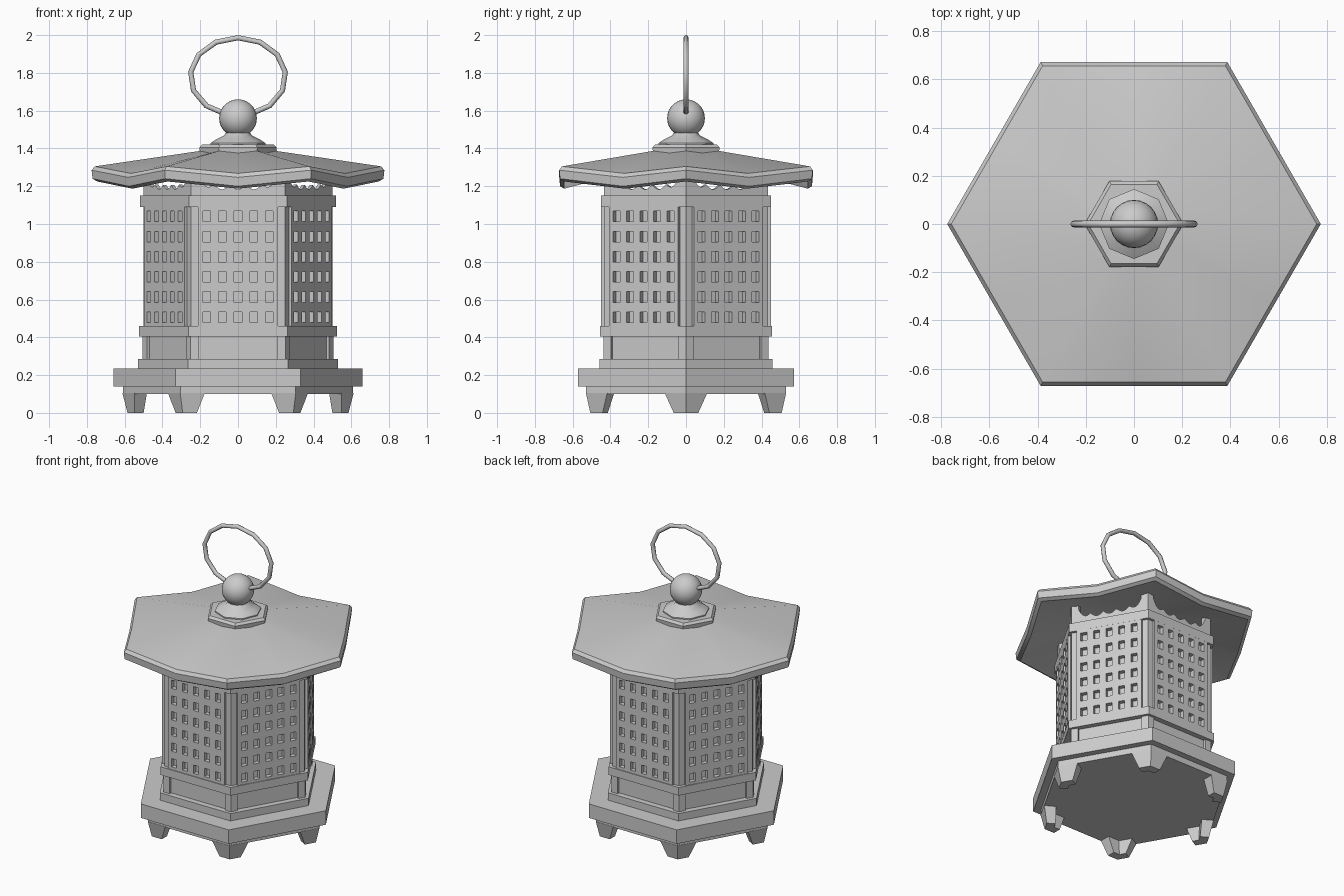
import bpy, bmesh, math
from mathutils import Vector

if "Cube" in bpy.data.objects:
    bpy.data.objects.remove(bpy.data.objects["Cube"])

S3 = math.cos(math.pi / 6)


def finish(name, bm, smooth=None):
    bmesh.ops.recalc_face_normals(bm, faces=bm.faces)
    me = bpy.data.meshes.new(name)
    bm.to_mesh(me)
    bm.free()
    ob = bpy.data.objects.new(name, me)
    bpy.context.collection.objects.link(ob)
    if smooth:
        bpy.ops.object.select_all(action='DESELECT')
        ob.select_set(True)
        bpy.context.view_layer.objects.active = ob
        bpy.ops.object.shade_smooth_by_angle(angle=math.radians(smooth))
    return ob


def loft(name, rings, smooth=None):
    """Skin a stack of equal-length point loops and cap both ends."""
    bm = bmesh.new()
    vs = [[bm.verts.new(p) for p in ring] for ring in rings]
    n = len(vs[0])
    for a, b in zip(vs, vs[1:]):
        for i in range(n):
            j = (i + 1) % n
            bm.faces.new((a[i], a[j], b[j], b[i]))
    bm.faces.new(vs[0])
    bm.faces.new(vs[-1])
    return finish(name, bm, smooth)


def circle(r, z, n=6, start=0.0):
    return [(r * math.cos(start + math.tau * i / n),
             r * math.sin(start + math.tau * i / n), z) for i in range(n)]


def hex_stack(name, *profile):
    return loft(name, [circle(r, z) for r, z in profile])


def corner_loop(ang, r, length, thick, z):
    """L-shaped section wrapping a hexagon corner."""
    a = Vector((math.cos(ang), math.sin(ang), 0))
    t = Vector((-a.y, a.x, 0))
    e1, e2 = -a * 0.5 + t * S3, -a * 0.5 - t * S3      # along the two sides
    n1, n2 = -a * S3 - t * 0.5, -a * S3 + t * 0.5      # inward normals
    c = a * r
    pts = [c, c + e1 * length, c + e1 * length + n1 * thick,
           c - a * thick / S3, c + e2 * length + n2 * thick, c + e2 * length]
    return [p + Vector((0, 0, z)) for p in pts]


def on_face(k, u, d, z):
    """Point on side k: u along the side, d out from the axis."""
    g = math.radians(30 + 60 * k)
    return Vector((d * math.cos(g) - u * math.sin(g),
                   d * math.sin(g) + u * math.cos(g), z))


def thicken(bm, k, depth):
    res = bmesh.ops.extrude_face_region(bm, geom=bm.faces[:], use_keep_orig=True)
    moved = [v for v in res['geom'] if isinstance(v, bmesh.types.BMVert)]
    bmesh.ops.translate(bm, verts=moved, vec=-on_face(k, 0, depth, 0))


# Base, plinth, core and bands
hex_stack("base_apron", (0.61, 0.10), (0.61, 0.145))
hex_stack("base_slab", (0.66, 0.14), (0.66, 0.235))
hex_stack("plinth_step", (0.53, 0.23), (0.53, 0.285))
hex_stack("plinth_core", (0.485, 0.28), (0.485, 0.41))
hex_stack("lower_band", (0.525, 0.405), (0.525, 0.46))
hex_stack("lantern_core", (0.485, 0.455), (0.485, 1.10))
hex_stack("upper_band", (0.52, 1.09), (0.52, 1.15))

# Feet and posts at every corner
for k in range(6):
    a = math.radians(60 * k)
    loft(f"foot_{k}", [corner_loop(a, 0.585, 0.075, 0.055, 0),
                       corner_loop(a, 0.612, 0.13, 0.075, 0.105)])
    loft(f"lower_post_{k}", [corner_loop(a, 0.505, 0.045, 0.05, z) for z in (0.28, 0.41)])
    loft(f"corner_post_{k}", [corner_loop(a, 0.50, 0.045, 0.03, z) for z in (0.455, 1.29)])

# Lattice panels: a cell grid with the window cells left out
us = [-0.212] + [0.0825 * (i - 2) + s * 0.02 for i in range(5) for s in (-1, 1)] + [0.212]
zs = [0.46] + [0.507 + 0.1066 * j + s * 0.028 for j in range(6) for s in (-1, 1)] + [1.09]
for k in range(6):
    bm = bmesh.new()
    grid = [[bm.verts.new(on_face(k, u, 0.45, z)) for z in zs] for u in us]
    for i in range(len(us) - 1):
        for j in range(len(zs) - 1):
            if not (i % 2 and j % 2):
                bm.faces.new((grid[i][j], grid[i + 1][j], grid[i + 1][j + 1], grid[i][j + 1]))
    thicken(bm, k, 0.035)
    finish(f"lattice_panel_{k}", bm)

# Scalloped frieze under the eaves
for k in range(6):
    bm = bmesh.new()
    n = 40
    rows = []
    for i in range(n + 1):
        u = -0.212 + 0.424 * i / n
        top = (1.183 + 0.06 * abs(u / 0.212) ** 6
               + 0.024 * (1 - abs(math.sin(math.pi * 5 * i / n))))
        rows.append([bm.verts.new(on_face(k, u, 0.433, z)) for z in (1.145, top)])
    for a, b in zip(rows, rows[1:]):
        bm.faces.new((a[0], b[0], b[1], a[1]))
    thicken(bm, k, 0.02)
    finish(f"scalloped_frieze_{k}", bm)


# Roof: corners lifted above the middles of the sides
def roof_ring(r, z_corner, z_mid):
    ring = []
    for i in range(12):
        rad, z = (r * S3, z_mid) if i % 2 else (r, z_corner)
        g = math.radians(30 * i)
        ring.append((rad * math.cos(g), rad * math.sin(g), z))
    return ring


loft("roof", [roof_ring(*p) for p in (
    (0.10, 1.34, 1.33), (0.40, 1.30, 1.265), (0.745, 1.225, 1.187), (0.77, 1.24, 1.20),
    (0.775, 1.285, 1.247), (0.758, 1.305, 1.268), (0.18, 1.39, 1.38))], smooth=32)

# Finial: hexagonal cap, flared collar and ball
hex_stack("roof_cap", (0.20, 1.37), (0.205, 1.405), (0.19, 1.42), (0.18, 1.42))
loft("finial_collar", [circle(r, z, 8) for r, z in (
    (0.145, 1.415), (0.145, 1.428), (0.115, 1.448), (0.075, 1.468), (0.06, 1.49))], smooth=40)
bm = bmesh.new()
bmesh.ops.create_uvsphere(bm, u_segments=24, v_segments=14, radius=0.10)
bmesh.ops.translate(bm, verts=bm.verts, vec=(0, 0, 1.56))
finish("finial_ball", bm, smooth=60)

# Carrying ring: faceted oval loop through the ball
bm = bmesh.new()
N, M, R = 13, 8, 0.014
loops = []
for i in range(N):
    g = math.tau * i / N
    out = Vector((math.sin(g), 0, math.cos(g)))
    c = Vector((0.252 * out.x, 0, 1.78 + 0.206 * out.z))
    loops.append([bm.verts.new(c + out * R * math.cos(h) + Vector((0, R * math.sin(h), 0)))
                  for h in (math.tau * j / M for j in range(M))])
for i in range(N):
    a, b = loops[i], loops[(i + 1) % N]
    for j in range(M):
        bm.faces.new((a[j], b[j], b[(j + 1) % M], a[(j + 1) % M]))
finish("carrying_ring", bm, smooth=50)
